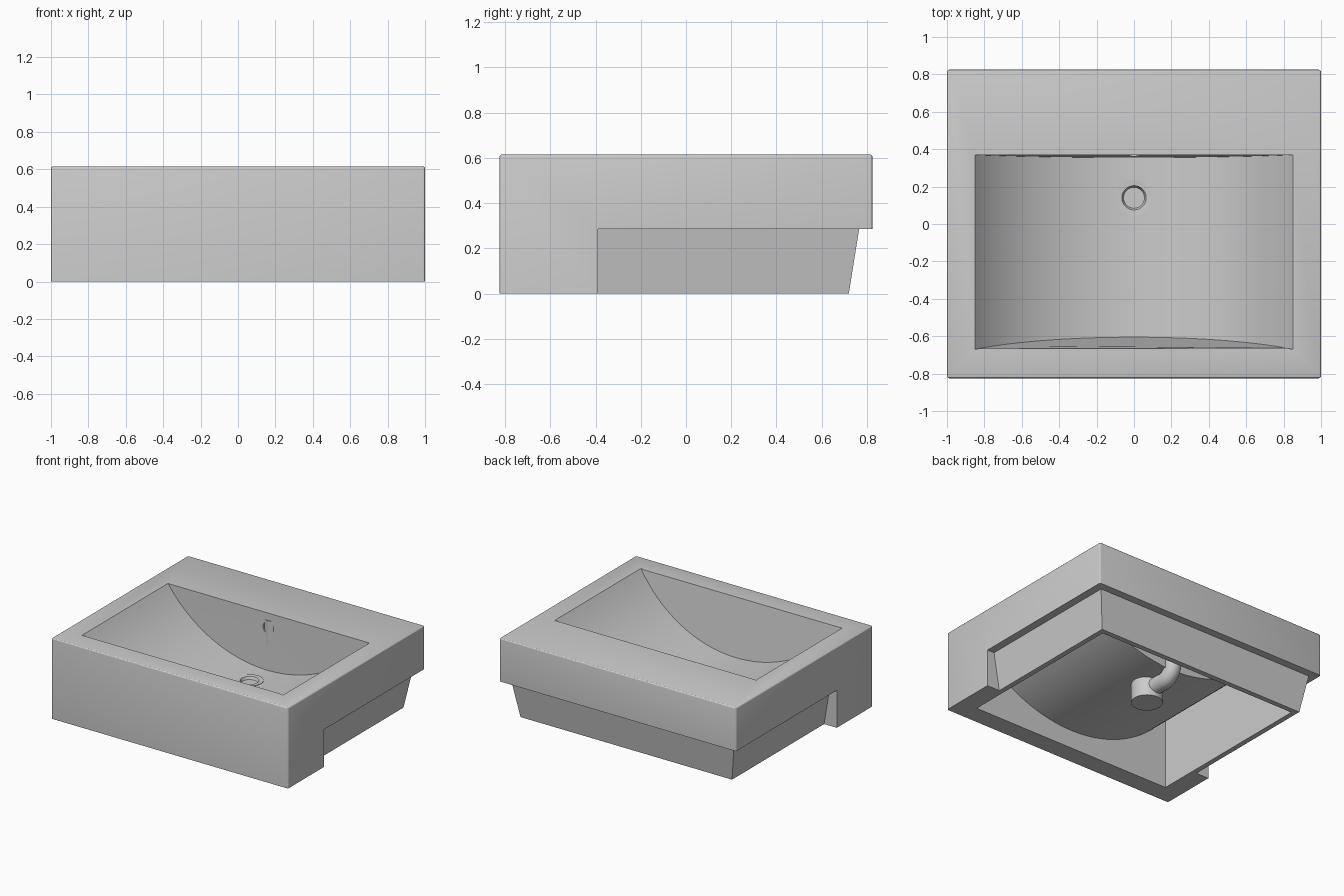
import bpy, bmesh, math
from mathutils import Matrix, Vector

if "Cube" in bpy.data.objects:
    bpy.data.objects.remove(bpy.data.objects["Cube"])


def make_object(name, bm):
    bmesh.ops.recalc_face_normals(bm, faces=bm.faces[:])
    me = bpy.data.meshes.new(name)
    bm.to_mesh(me)
    bm.free()
    ob = bpy.data.objects.new(name, me)
    bpy.context.collection.objects.link(ob)
    return ob


def loft(name, loop_a, loop_b):
    """Closed solid between two matching polygon loops."""
    bm = bmesh.new()
    a = [bm.verts.new(p) for p in loop_a]
    b = [bm.verts.new(p) for p in loop_b]
    bm.faces.new(a)
    bm.faces.new(b)
    n = len(a)
    for i in range(n):
        j = (i + 1) % n
        bm.faces.new((a[i], a[j], b[j], b[i]))
    return make_object(name, bm)


def rect(x, y0, y1, z):
    return [(-x, y0, z), (x, y0, z), (x, y1, z), (-x, y1, z)]


def cylinder(name, r, length, loc, along_y=False):
    bm = bmesh.new()
    m = Matrix.Translation(loc)
    if along_y:
        m = m @ Matrix.Rotation(math.pi / 2, 4, 'X')
    bmesh.ops.create_cone(bm, cap_ends=True, segments=48, radius1=r,
                          radius2=r, depth=length, matrix=m)
    return make_object(name, bm)


def boolean(target, tool, op='DIFFERENCE'):
    tool.hide_render = True
    mod = target.modifiers.new("cut", 'BOOLEAN')
    mod.operation, mod.object, mod.solver = op, tool, 'EXACT'
    bpy.context.view_layer.objects.active = target
    bpy.ops.object.modifier_apply(modifier=mod.name)
    bpy.data.objects.remove(tool)


def smooth(ob, deg=15):
    bpy.ops.object.select_all(action='DESELECT')
    ob.select_set(True)
    bpy.context.view_layer.objects.active = ob
    bpy.ops.object.shade_smooth_by_angle(angle=math.radians(deg))


W, D, H, STEP = 1.0, 0.825, 0.615, 0.285
BOWL_X, DEPTH, WALL = 0.85, 0.43, 0.045
R = (BOWL_X ** 2 + DEPTH ** 2) / (2 * DEPTH)
CZ = H - DEPTH + R
SEG = 56


def arc(half, radius):
    """Points of the trough arc from -half to +half."""
    a = math.asin(half / radius)
    return [(radius * math.sin(t), CZ - radius * math.cos(t))
            for t in (-a + 2 * a * i / SEG for i in range(SEG + 1))]


# Outer body: stepped side profile, with softened top and corner edges
side = [(-D, 0), (-0.39, 0), (-0.39, STEP), (D, STEP), (D, H), (-D, H)]
basin = loft("basin", [(-W, y, z) for y, z in side], [(W, y, z) for y, z in side])
bm = bmesh.new()
bm.from_mesh(basin.data)
edges = []
for e in bm.edges:
    p, q = e.verts[0].co, e.verts[1].co
    upright = abs(p.z - q.z) > 0.1 and abs(p.y) > 0.8
    top = min(p.z, q.z) > H - 0.01
    if upright or top:
        edges.append(e)
bmesh.ops.bevel(bm, geom=edges, offset=0.012, segments=3, profile=0.5, affect='EDGES')
bm.to_mesh(basin.data)
bm.free()

# Tapered recessed base below the rear half
base = loft("base", rect(0.893, -0.5, 0.72, 0), rect(0.946, -0.5, 0.771, 0.32))
boolean(basin, base, 'UNION')

# Hollow underside that follows the bowl, plus the space behind the bowl
under = [(-0.854, -0.1)] + arc(0.854, R + WALL) + [(0.854, -0.1)]
boolean(basin, loft("hollow", [(x, -0.679, z) for x, z in under],
                    [(x, 0.68, z) for x, z in under]))
boolean(basin, loft("rear_hollow", rect(0.85, 0.412, 0.676, -0.05),
                    rect(0.85, 0.412, 0.676, 0.57)))

# Bowl: arched trough with sloping front wall
front, back = [], []
for x, z in arc(BOWL_X, R):
    t = (H - z) / DEPTH
    front.append((x, -0.67 + 0.065 * t, z))
    back.append((x, 0.37 - 0.015 * t, z))
for x in (BOWL_X, -BOWL_X):
    front.append((x, -0.67, H + 0.1))
    back.append((x, 0.37, H + 0.1))
boolean(basin, loft("bowl_cut", front, back))

# Overflow hole and drain hole
boolean(basin, cylinder("overflow_cut", 0.045, 0.1, (0, 0.345, 0.505), True))
boolean(basin, cylinder("drain_cut", 0.08, 0.3, (0, 0.14, 0.17)))
smooth(basin)

# Drain fitting: flange in the bowl and outlet below, as one turned profile
profile = [(0, 0), (0.11, 0), (0.11, 0.16), (0.096, 0.165), (0.096, 0.192),
           (0.065, 0.19), (0.056, 0.17), (0, 0.17)]
bm = bmesh.new()
vs = [bm.verts.new((r, 0.14, z)) for r, z in profile]
es = [bm.edges.new(p) for p in zip(vs, vs[1:])]
bmesh.ops.spin(bm, geom=vs + es, cent=(0, 0.14, 0), axis=(0, 0, 1),
               angle=2 * math.pi, steps=48)
bmesh.ops.remove_doubles(bm, verts=bm.verts[:], dist=1e-4)
smooth(make_object("drain", bm))

# Overflow pipe: from the drain back and up behind the bowl
path = [(0.14, 0.09), (0.32, 0.09)]
path += [(0.32 + 0.1 * math.sin(a), 0.19 - 0.1 * math.cos(a))
         for a in (math.pi / 2 * i / 10 for i in range(1, 11))]
path.append((0.42, 0.56))
cu = bpy.data.curves.new("overflow_pipe", 'CURVE')
cu.dimensions = '3D'
cu.bevel_depth, cu.bevel_resolution, cu.use_fill_caps = 0.06, 6, True
sp = cu.splines.new('POLY')
sp.points.add(len(path) - 1)
for pt, (y, z) in zip(sp.points, path):
    pt.co = (0, y, z, 1)
pipe = bpy.data.objects.new("overflow_pipe", cu)
bpy.context.collection.objects.link(pipe)
bpy.ops.object.select_all(action='DESELECT')
pipe.select_set(True)
bpy.context.view_layer.objects.active = pipe
bpy.ops.object.convert(target='MESH')
pipe = bpy.context.view_layer.objects.active
# Keep the pipe out of the bowl
boolean(pipe, loft("trim", [(x, -0.6, z + 0.02) for x, z in arc(0.5, R - 0.03)],
                   [(x, 0.395, z + 0.02) for x, z in arc(0.5, R - 0.03)]))
smooth(pipe, 30)
